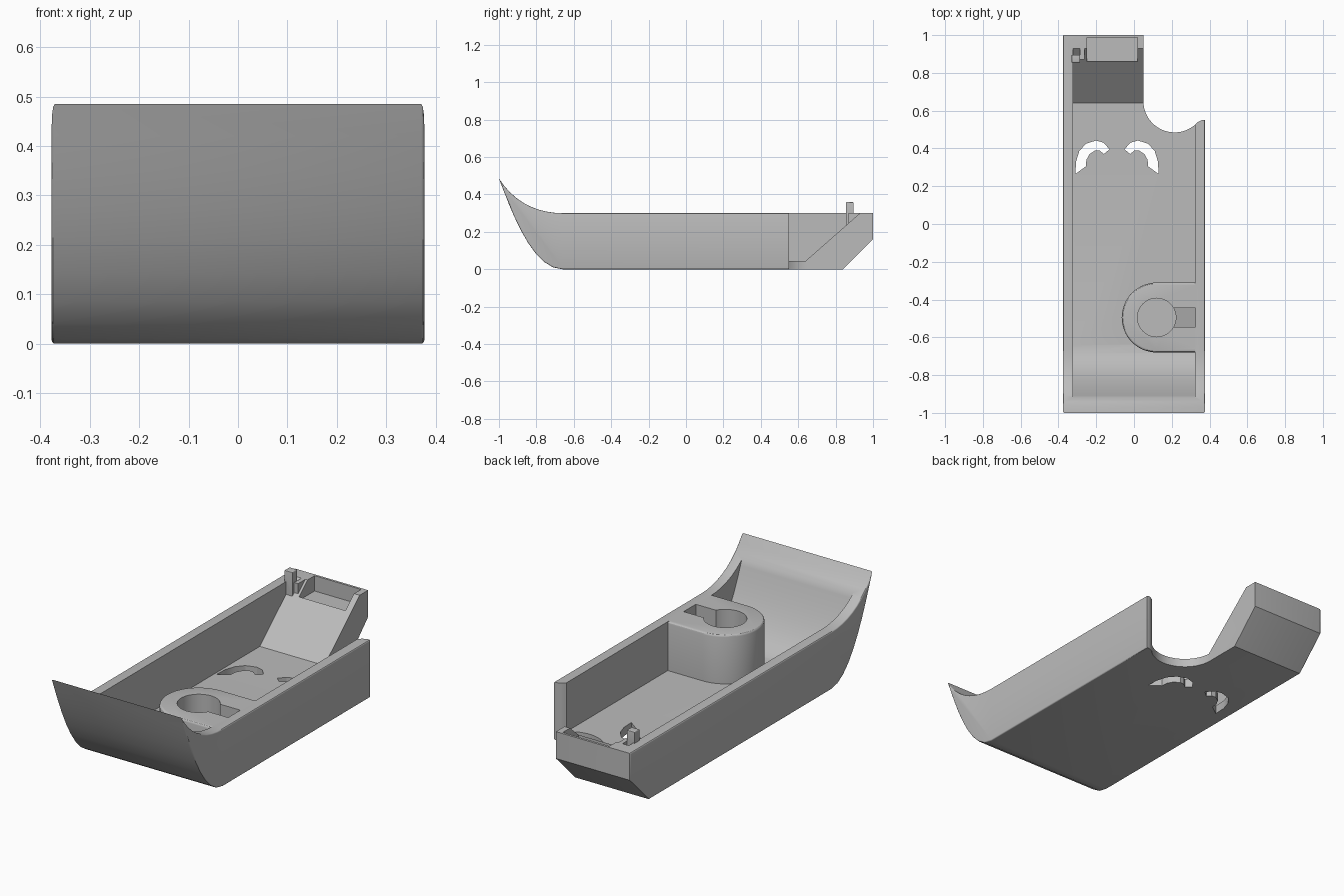
import bpy, bmesh, math
from mathutils import Vector

cube = bpy.data.objects.get("Cube")
if cube:
    bpy.data.objects.remove(cube)

gray = bpy.data.materials.new("light_gray")
gray.use_nodes = True
gray.diffuse_color = (0.5, 0.5, 0.5, 1)
gray.node_tree.nodes["Principled BSDF"].inputs["Base Color"].default_value = (0.5, 0.5, 0.5, 1)


def bezier(a, b, c, d, n=9):
    """Points along a cubic curve."""
    a, b, c, d = map(Vector, (a, b, c, d))
    pts = []
    for i in range(n + 1):
        t = i / n
        s = 1 - t
        pts.append(tuple(a*s**3 + b*3*s*s*t + c*3*s*t*t + d*t**3))
    return pts


def arc(cx, cy, r, start, end, n=32):
    return [(cx + r*math.cos(math.radians(start + (end - start)*i/n)),
             cy + r*math.sin(math.radians(start + (end - start)*i/n))) for i in range(n + 1)]


def prism(name, outline, axis, lo, hi, bevel=0, ends=(0, 1)):
    """Extrude an outline along x (outline in y, z) or z (outline in x, y), rounding chosen ends."""
    bm = bmesh.new()
    place = (lambda p, h: (h, *p)) if axis == "x" else (lambda p, h: (*p, h))
    loops = [[bm.verts.new(place(p, h)) for p in outline] for h in (lo, hi)]
    n = len(outline)
    caps = [bm.faces.new(loop) for loop in loops]
    for i in range(n):
        j = (i + 1) % n
        bm.faces.new((loops[0][i], loops[0][j], loops[1][j], loops[1][i]))
    bmesh.ops.recalc_face_normals(bm, faces=bm.faces)
    if bevel:
        edges = [e for k in ends for e in caps[k].edges]
        bmesh.ops.bevel(bm, geom=edges, offset=bevel, segments=3, profile=0.5,
                        affect="EDGES", clamp_overlap=True)
    mesh = bpy.data.meshes.new(name)
    bm.to_mesh(mesh)
    bm.free()
    obj = bpy.data.objects.new(name, mesh)
    bpy.context.collection.objects.link(obj)
    mesh.materials.append(gray)
    return obj


def rect(x0, x1, y0, y1):
    return [(x0, y0), (x1, y0), (x1, y1), (x0, y1)]


def combine(body, other, operation="DIFFERENCE"):
    mod = body.modifiers.new(other.name, "BOOLEAN")
    mod.operation, mod.solver, mod.object = operation, "EXACT", other
    bpy.context.view_layer.objects.active = body
    bpy.ops.object.modifier_apply(modifier=mod.name)
    bpy.data.objects.remove(other)


# Outer shell with upswept front and chamfered tail
side = bezier((-1, 0.485), (-0.93, 0.30), (-0.82, 0), (-0.66, 0))
side += [(0.84, 0), (1, 0.16), (1, 0.3)]
side += bezier((-0.66, 0.3), (-0.80, 0.3), (-0.92, 0.36), (-1, 0.485))[:-1]
body = prism("tray_body", side, "x", -0.377, 0.377, 0.015)

# Cavity with curved front and sloped tail ramp
inner = [(-0.93, 0.7)] + bezier((-0.93, 0.42), (-0.87, 0.26), (-0.78, 0.045), (-0.64, 0.045))
inner += [(0.64, 0.045), (0.93, 0.3), (0.96, 0.33), (0.96, 0.7)]
combine(body, prism("cavity", inner, "x", -0.322, 0.322))

# Round notch that leaves a narrow tail
notch = [(0.05, 1.1)] + arc(0.215, 0.65, 0.165, 180, 318) + [(0.36, 0.55), (0.5, 0.55), (0.5, 1.1)]
combine(body, prism("notch", notch, "z", -0.1, 0.6))

# Hub joined to the side wall
hub = arc(0.12, -0.495, 0.185, 90, 270) + [(0.35, -0.68), (0.35, -0.31)]
combine(body, prism("hub", hub, "z", 0.02, 0.3, 0.012, (1,)), "UNION")
combine(body, prism("hub_hole", arc(0.12, -0.495, 0.102, 0, 360, 48)[:-1], "z", 0.045, 0.5))

# Keyway with a stepped, sloping floor, extruded sideways by swapping axes
slot = prism("keyway", rect(0.18, 0.325, -0.545, -0.445), "z", 0.06, 0.5)
for v in slot.data.vertices:
    if v.co.x > 0.3 and v.co.z < 0.1:
        v.co.z = 0.24
combine(body, slot)

# Tail pocket
combine(body, prism("tail_pocket", rect(-0.25, 0.018, 0.86, 0.988), "z", 0.22, 0.5))

# Pair of arched openings in the floor
arch = [(-0.31, 0.265), (-0.307, 0.33), (-0.29, 0.385), (-0.255, 0.425), (-0.2, 0.442),
        (-0.16, 0.43), (-0.13, 0.395), (-0.16, 0.37), (-0.18, 0.388), (-0.205, 0.39),
        (-0.235, 0.37), (-0.252, 0.34), (-0.255, 0.305)]
for pts in (arch, [(-0.18 - x, y) for x, y in arch]):
    combine(body, prism("arched_opening", pts, "z", -0.1, 0.12))

# Small catch post beside the wall, with a short rib behind it
combine(body, prism("catch_post", rect(-0.33, -0.285, 0.855, 0.895), "z", 0.15, 0.36, 0.006, (1,)), "UNION")
combine(body, prism("catch_rib", rect(-0.285, -0.262, 0.87, 0.94), "z", 0.2, 0.3), "UNION")

bpy.ops.object.select_all(action="DESELECT")
body.select_set(True)
bpy.context.view_layer.objects.active = body
bpy.ops.object.shade_smooth_by_angle(angle=math.radians(30))
